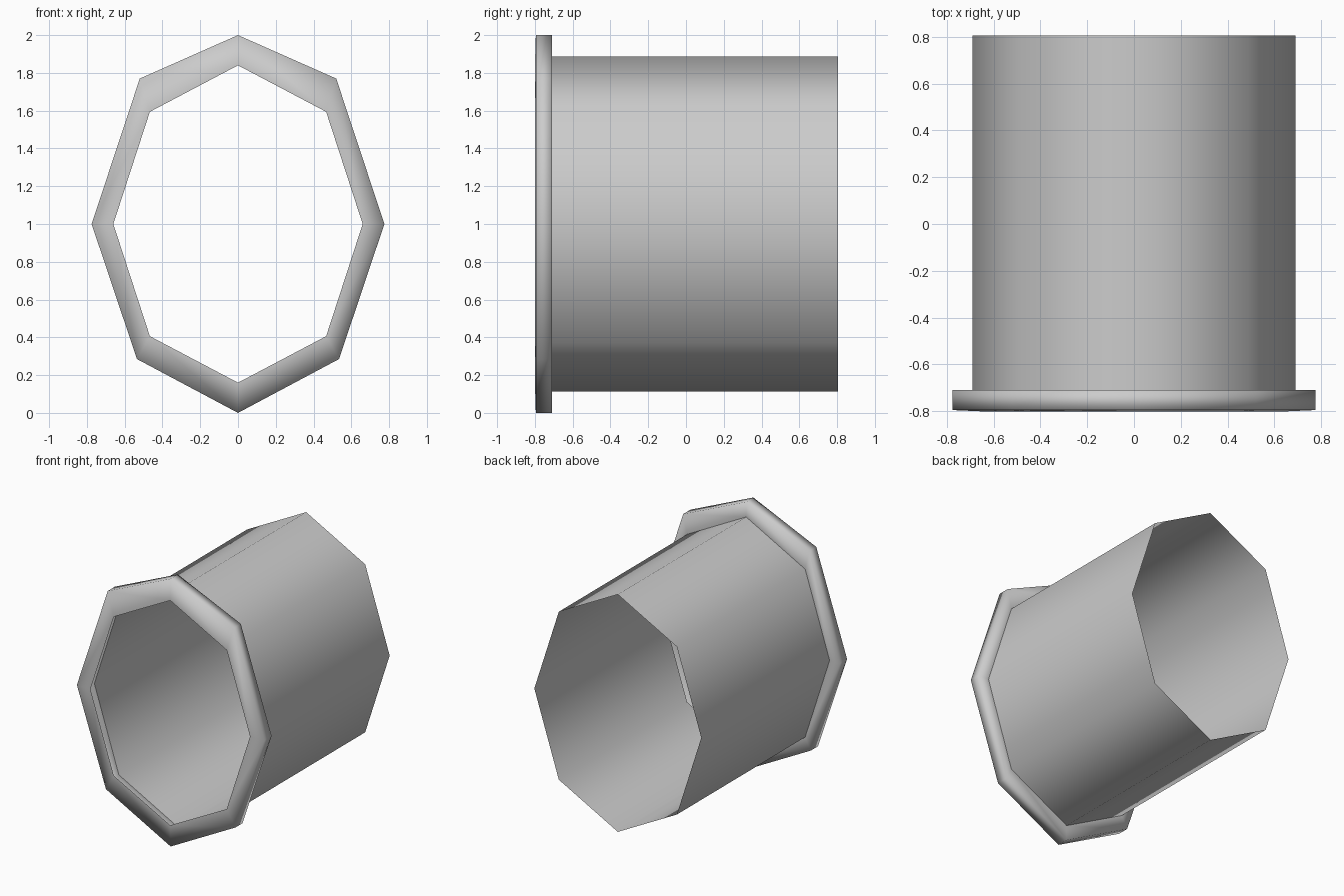
import bpy, bmesh, math

if "Cube" in bpy.data.objects:
    bpy.data.objects.remove(bpy.data.objects["Cube"])

# single plain grey
grey = bpy.data.materials.new("light_grey")
grey.use_nodes = True
colour = (0.6, 0.6, 0.6, 1)
grey.diffuse_color = colour
grey.node_tree.nodes["Principled BSDF"].inputs["Base Color"].default_value = colour


def octagon(rx, rz, y):
    """Eight-sided oval loop with corners at the top and the sides."""
    return [(rx * math.cos(i * math.pi / 4), y, 1 + rz * math.sin(i * math.pi / 4))
            for i in range(8)]


def skin(name, loops):
    """Smooth open surface joining closed loops in order."""
    bm = bmesh.new()
    rows = [[bm.verts.new(p) for p in loop] for loop in loops]
    for a, b in zip(rows, rows[1:]):
        for i in range(8):
            j = (i + 1) % 8
            bm.faces.new((a[i], a[j], b[j], b[i]))
    for f in bm.faces:
        f.smooth = True
    mesh = bpy.data.meshes.new(name)
    bm.to_mesh(mesh)
    bm.free()
    mesh.materials.append(grey)
    obj = bpy.data.objects.new(name, mesh)
    bpy.context.collection.objects.link(obj)
    return obj


# open tube
skin("tube", [octagon(0.69, 0.887, -0.71), octagon(0.69, 0.887, 0.805)])


# rim outline, slightly uneven between its upper and lower corners
def rim_loop(y):
    right = [(0, 0), (0.535, 0.285), (0.775, 1), (0.52, 1.77), (0, 2)]
    left = [(-x, z) for x, z in right[3:0:-1]]
    loop = [(x, y, z) for x, z in right + left]
    return loop[2:] + loop[:2]


# flanged rim: front face, outer wall, back face
skin("front_rim", [octagon(0.66, 0.84, -0.8), rim_loop(-0.795), rim_loop(-0.71),
                   octagon(0.69, 0.887, -0.71)])
